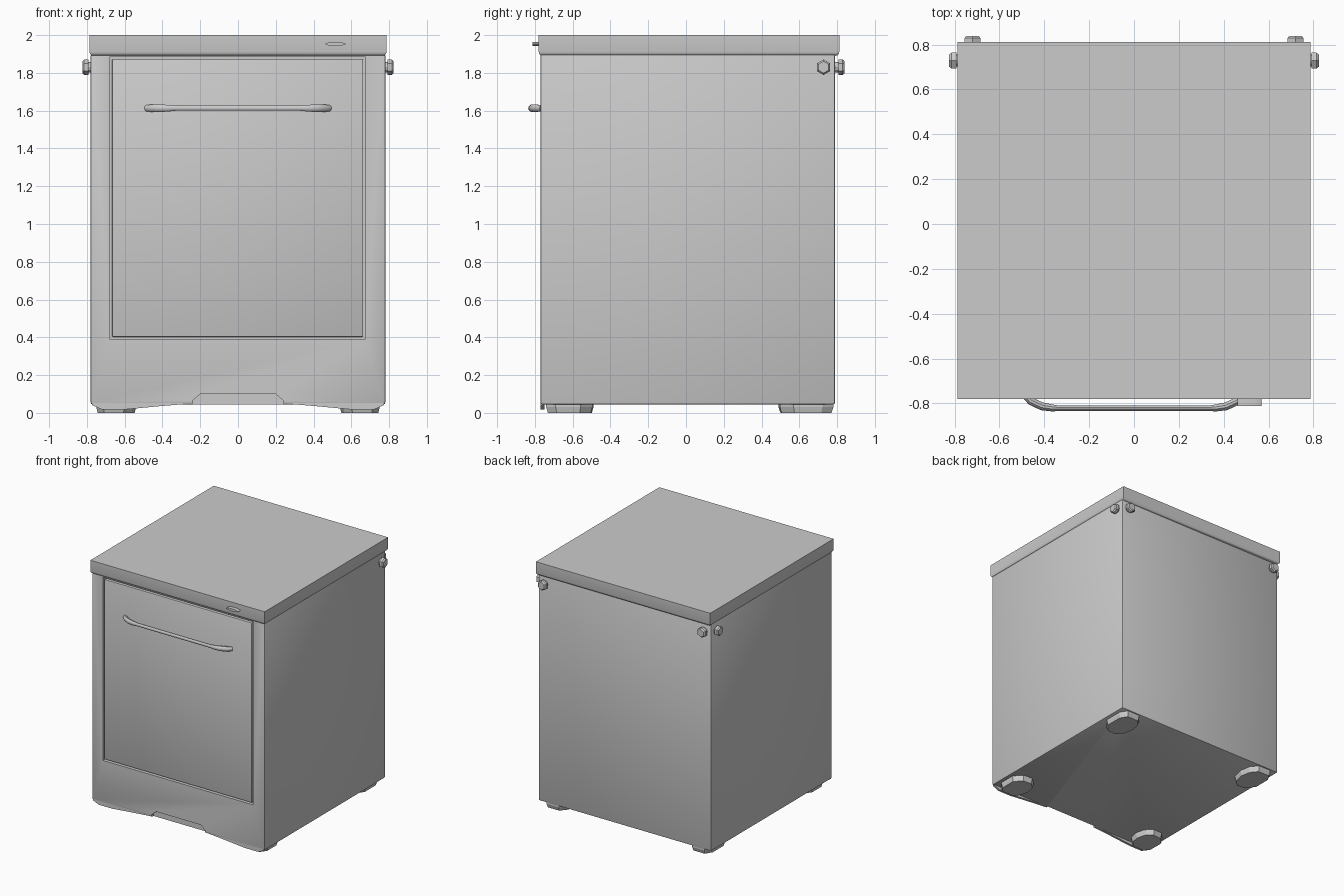
import bpy, bmesh, math
from mathutils import Matrix, Vector

if "Cube" in bpy.data.objects:
    bpy.data.objects.remove(bpy.data.objects["Cube"])


def finish(name, bm, smooth=False):
    bmesh.ops.recalc_face_normals(bm, faces=bm.faces)
    me = bpy.data.meshes.new(name)
    bm.to_mesh(me)
    bm.free()
    ob = bpy.data.objects.new(name, me)
    bpy.context.collection.objects.link(ob)
    if smooth:
        bpy.ops.object.select_all(action='DESELECT')
        ob.select_set(True)
        bpy.context.view_layer.objects.active = ob
        bpy.ops.object.shade_smooth_by_angle(angle=math.radians(35))
    return ob


def box(name, lo, hi, bevel=0, pick=None, segs=2):
    bm = bmesh.new()
    lo, hi = Vector(lo), Vector(hi)
    size = hi - lo
    bmesh.ops.create_cube(bm, size=1, matrix=Matrix.Translation((lo + hi) / 2) @ Matrix.Diagonal((*size, 1)))
    if bevel:
        edges = [e for e in bm.edges if pick is None or pick(e)]
        bmesh.ops.bevel(bm, geom=edges, offset=bevel, segments=segs, profile=0.5, affect='EDGES')
    return finish(name, bm, bevel > 0)


def prism(name, pts, y0, y1):
    """Extrude an (x, z) outline from y0 to y1."""
    bm = bmesh.new()
    f = bm.faces.new([bm.verts.new((x, y0, z)) for x, z in pts])
    r = bmesh.ops.extrude_face_region(bm, geom=[f])
    bmesh.ops.translate(bm, vec=(0, y1 - y0, 0), verts=[v for v in r['geom'] if isinstance(v, bmesh.types.BMVert)])
    return finish(name, bm)


def cut(target, cutter):
    m = target.modifiers.new("cut", 'BOOLEAN')
    m.operation, m.object, m.solver = 'DIFFERENCE', cutter, 'EXACT'
    bpy.context.view_layer.objects.active = target
    bpy.ops.object.modifier_apply(modifier=m.name)
    bpy.data.objects.remove(cutter)


# Cabinet body with softened edges, door opening and toe notch
body = box("cabinet_body", (-0.78, -0.77, 0.045), (0.78, 0.79, 1.9), 0.01)
cut(body, box("door_cutter", (-0.68, -0.9, 0.39), (0.675, -0.74, 1.885)))
notch = [(-0.24, 0.0), (-0.24, 0.065), (-0.2, 0.1), (0.2, 0.1), (0.24, 0.065), (0.24, 0.0)]
cut(body, prism("toe_cutter", notch, -0.9, -0.745))

# Door panel set in the opening with a thin gap
box("door", (-0.667, -0.77, 0.403), (0.662, -0.735, 1.872), 0.005)

# Worktop with rounded lower edges
box("worktop", (-0.787, -0.78, 1.89), (0.787, 0.812, 2.0), 0.022,
    lambda e: all(v.co.z < 1.9 for v in e.verts), 3)

# Front skirt ends that dip toward the feet
for s, side in ((-1, "left"), (1, "right")):
    skirt = [(0.77, 0.06), (0.77, 0.04), (0.72, 0.018), (0.6, 0.018), (0.42, 0.035), (0.24, 0.05), (0.24, 0.06)]
    prism("front_skirt_" + side, [(s * x, z) for x, z in skirt], -0.769, -0.75)

# Door handle: tapered round bar with thick ends curving to the door
bm = bmesh.new()
half = [(0.485, -0.765, 0.017), (0.46, -0.79, 0.02), (0.41, -0.813, 0.021), (0.365, -0.82, 0.018), (0.33, -0.822, 0.014)]
path = [(-x, y, r) for x, y, r in half] + half[::-1]
n = 10
rings = []
for i, (x, y, r) in enumerate(path):
    a, b = path[max(i - 1, 0)], path[min(i + 1, len(path) - 1)]
    t = Vector((b[0] - a[0], b[1] - a[1], 0)).normalized()
    side = Vector((-t.y, t.x, 0))
    rings.append([bm.verts.new(Vector((x, y, 1.613)) + side * r * 0.85 * math.cos(k * math.tau / n)
                               + Vector((0, 0, r * math.sin(k * math.tau / n)))) for k in range(n)])
for p, q in zip(rings, rings[1:]):
    for k in range(n):
        bm.faces.new((p[k], p[(k + 1) % n], q[(k + 1) % n], q[k]))
bm.faces.new(rings[0])
bm.faces.new(rings[-1])
finish("door_handle", bm, True)

# Small plain oval badge on the worktop edge
oval = [(0.515 + 0.054 * math.cos(k * math.tau / 20), 1.953 + 0.01 * math.sin(k * math.tau / 20)) for k in range(20)]
prism("badge_plate", oval, -0.812, -0.775)


# Bolts near the rear upper corners: round collar plus hexagonal head
def bolt(name, pos, direction):
    bm = bmesh.new()
    rot = Vector(direction).to_track_quat('Z', 'Y').to_matrix().to_4x4()
    for segs, r1, r2, z0, z1 in ((12, 0.027, 0.027, -0.02, 0.015), (6, 0.041, 0.041, 0.012, 0.034), (6, 0.041, 0.031, 0.034, 0.044)):
        bmesh.ops.create_cone(bm, cap_ends=True, segments=segs, radius1=r1, radius2=r2, depth=z1 - z0,
                              matrix=Matrix.Translation(pos) @ rot @ Matrix.Translation((0, 0, (z0 + z1) / 2)))
    finish(name, bm)


for s, side in ((-1, "left"), (1, "right")):
    bolt("side_bolt_" + side, (s * 0.78, 0.728, 1.83), (s, 0, 0))
    bolt("back_bolt_" + side, (s * 0.72, 0.795, 1.83), (0, 1, 0))
    # Low feet: tapered, rounded toward the middle, clipped at the outer corner
    for e, end, y0, y1 in ((-1, "front", 0.49, 0.74), (1, "rear", 0.49, 0.78)):
        bm = bmesh.new()
        w, d = 0.105, (y1 - y0) / 2
        outline = [(1, -0.45), (1, 0.6), (0.65, 1), (-0.4, 1), (-0.85, 0.6), (-1, 0.0), (-0.8, -0.65), (-0.3, -1), (0.45, -0.95)]
        loops = []
        for z, k in ((0.0, 0.93), (0.03, 1.0), (0.055, 1.0)):
            loops.append([bm.verts.new((s * (0.645 + u * w * k), e * ((y0 + y1) / 2 + v * d * k), z)) for u, v in outline])
        m = len(outline)
        for p, q in zip(loops, loops[1:]):
            for k in range(m):
                bm.faces.new((p[k], p[(k + 1) % m], q[(k + 1) % m], q[k]))
        bm.faces.new(loops[0])
        bm.faces.new(loops[-1])
        finish(f"{end}_foot_{side}", bm)
